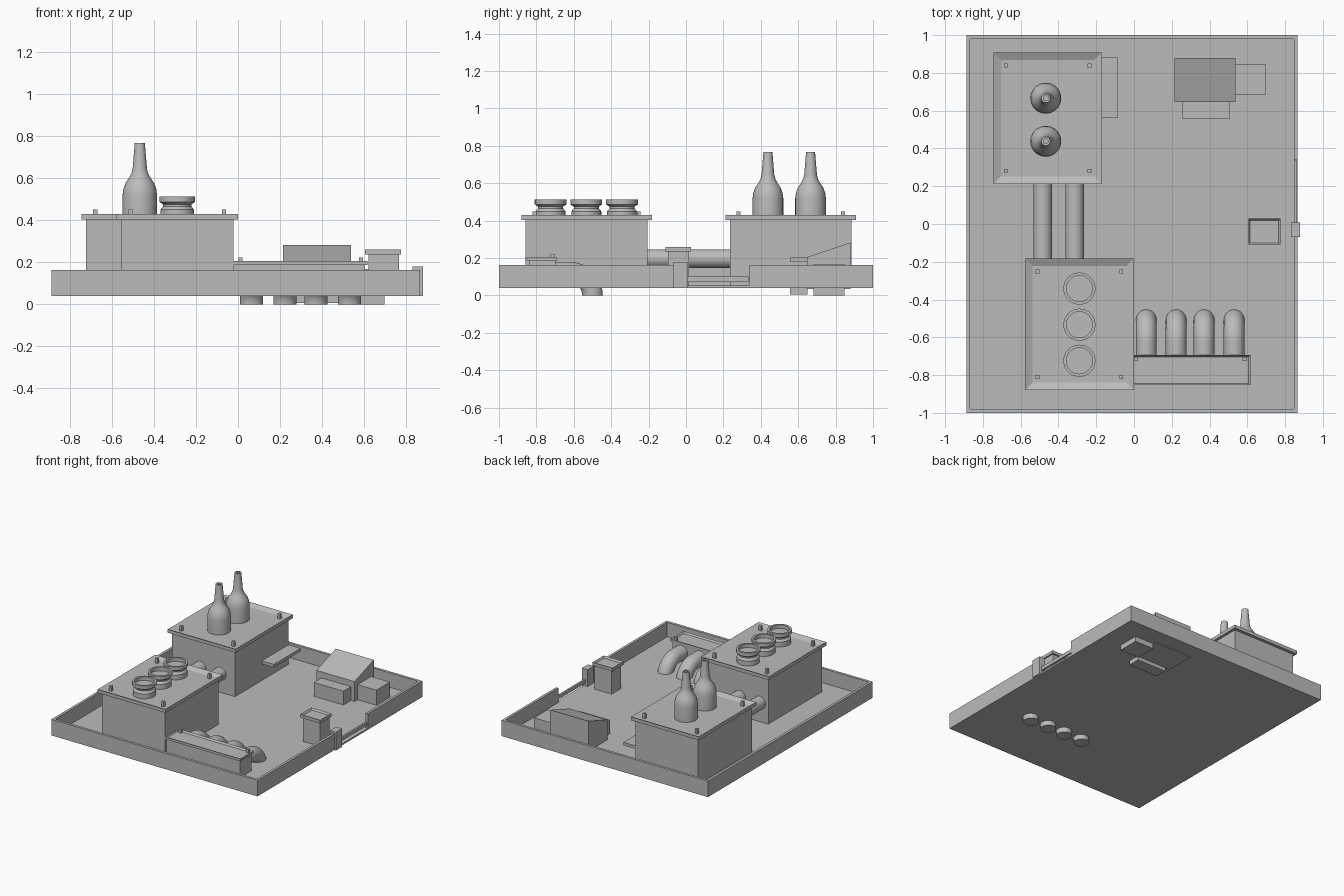
import bpy, bmesh, math
from mathutils import Vector

if "Cube" in bpy.data.objects:
    bpy.data.objects.remove(bpy.data.objects["Cube"])

grey = bpy.data.materials.new("plain_grey")
grey.diffuse_color = (0.5, 0.5, 0.5, 1)
grey.use_nodes = True
grey.node_tree.nodes["Principled BSDF"].inputs["Base Color"].default_value = grey.diffuse_color


def finish(name, bm, smooth=False):
    bmesh.ops.recalc_face_normals(bm, faces=bm.faces)
    me = bpy.data.meshes.new(name)
    bm.to_mesh(me)
    bm.free()
    me.materials.append(grey)
    ob = bpy.data.objects.new(name, me)
    bpy.context.collection.objects.link(ob)
    if smooth:
        bpy.ops.object.select_all(action='DESELECT')
        ob.select_set(True)
        bpy.context.view_layer.objects.active = ob
        bpy.ops.object.shade_smooth_by_angle(angle=math.radians(35))
    return ob


def add_box(bm, x0, x1, y0, y1, z0, z1):
    vs = bmesh.ops.create_cube(bm, size=1)["verts"]
    for v in vs:
        v.co = Vector((x1 if v.co.x > 0 else x0, y1 if v.co.y > 0 else y0,
                       z1 if v.co.z > 0 else z0))
    return vs


def box(name, *dims):
    bm = bmesh.new()
    add_box(bm, *dims)
    return finish(name, bm)


def rimmed_slab(name, x0, x1, y0, y1, z0, z1, rim, depth):
    """Slab whose top is recessed inside a rim."""
    bm = bmesh.new()
    add_box(bm, x0, x1, y0, y1, z0, z1)
    top = max(bm.faces, key=lambda f: f.calc_center_median().z)
    bmesh.ops.inset_region(bm, faces=[top], thickness=rim)
    bmesh.ops.translate(bm, verts=top.verts[:], vec=(0, 0, -depth))
    return finish(name, bm)


def lathe(name, profile, x, y, n=32):
    """Turn (radius, z) points around a vertical axis."""
    bm = bmesh.new()
    rings = [[bm.verts.new((x + r * math.cos(2 * math.pi * i / n),
                            y + r * math.sin(2 * math.pi * i / n), z))
              for i in range(n)] for r, z in profile]
    for a, b in zip(rings, rings[1:]):
        for i in range(n):
            j = (i + 1) % n
            bm.faces.new((a[i], a[j], b[j], b[i]))
    bm.faces.new(rings[0])
    bm.faces.new(rings[-1])
    return finish(name, bm, True)


def pipe(name, x, path, r, n=32):
    """Round pipe along (y, z, angle) stations in a plane of constant x."""
    bm = bmesh.new()
    rings = []
    for y, z, ang in path:
        up = Vector((0, math.sin(ang), math.cos(ang)))
        ring = []
        for i in range(n):
            t = 2 * math.pi * i / n
            ring.append(bm.verts.new(Vector((x, y, z)) + r * math.cos(t) * up
                                     + Vector((r * math.sin(t), 0, 0))))
        rings.append(ring)
    for a, b in zip(rings, rings[1:]):
        for i in range(n):
            j = (i + 1) % n
            bm.faces.new((a[i], a[j], b[j], b[i]))
    bm.faces.new(rings[0])
    bm.faces.new(rings[-1])
    return finish(name, bm, True)


# Walled yard with a gate opening on the right
X0, X1, W, FLOOR, TOP = -0.887, 0.866, 0.02, 0.052, 0.163
box("yard_floor", X0, X1, -1, 1, 0.04, FLOOR)
bm = bmesh.new()
add_box(bm, X0, X1, -1, -1 + W, FLOOR, TOP)
add_box(bm, X0, X1, 1 - W, 1, FLOOR, TOP)
add_box(bm, X0, X0 + W, -1 + W, 1 - W, FLOOR, TOP)
add_box(bm, X1 - W, X1, -1 + W, 0.0, FLOOR, TOP)
add_box(bm, X1 - W, X1, 0.34, 1 - W, FLOOR, TOP)
finish("yard_walls", bm)
box("gate_post", 0.83, 0.88, -0.068, 0.008, 0.04, 0.18)
box("gate_bar", 0.848, 0.863, 0.0, 0.335, 0.073, 0.1)

# Two main halls with rimmed roofs and corner nubs
for name, cx, cy in (("rear_hall", -0.457, 0.56), ("front_hall", -0.289, -0.531)):
    box(name + "_body", cx - 0.267, cx + 0.267, cy - 0.326, cy + 0.326, FLOOR, 0.406)
    rimmed_slab(name + "_roof", cx - 0.288, cx + 0.288, cy - 0.349, cy + 0.349,
                0.404, 0.43, 0.056, 0.018)
    bm = bmesh.new()
    for sx in (-1, 1):
        for sy in (-1, 1):
            x, y = cx + sx * 0.222, cy + sy * 0.279
            add_box(bm, x - 0.01, x + 0.01, y - 0.01, y + 0.01, 0.408, 0.45)
    finish(name + "_roof_nubs", bm)
box("side_awning", -0.2, -0.087, 0.56, 0.884, 0.18, 0.203)

# Bottle-shaped chimneys
chimney = [(0.082, 0.41), (0.082, 0.52), (0.078, 0.55), (0.067, 0.578),
           (0.051, 0.602), (0.04, 0.622), (0.034, 0.645), (0.024, 0.768),
           (0.013, 0.768), (0.013, 0.73)]
for i, y in enumerate((0.666, 0.438)):
    lathe(f"chimney_{i + 1}", chimney, -0.467, y)

# Round roof vents
vent = [(0.08, 0.41), (0.08, 0.45), (0.067, 0.465), (0.067, 0.475), (0.085, 0.487),
        (0.085, 0.513), (0.069, 0.513), (0.069, 0.485)]
for i, y in enumerate((-0.342, -0.533, -0.724)):
    lathe(f"roof_vent_{i + 1}", vent, -0.289, y)

# Straight pipes joining the halls
for i, x in enumerate((-0.483, -0.314)):
    pipe(f"link_pipe_{i + 1}", x, [(-0.23, 0.197, 0), (0.25, 0.197, 0)], 0.049)

# Low manifold building with nubs
box("manifold_body", -0.03, 0.603, -0.838, -0.698, FLOOR, 0.188)
rimmed_slab("manifold_roof", -0.025, 0.617, -0.853, -0.693, 0.186, 0.205, 0.014, 0.012)
bm = bmesh.new()
for x in (0.012, 0.585):
    add_box(bm, x - 0.01, x + 0.01, -0.724, -0.704, 0.19, 0.222)
finish("manifold_nubs", bm)

# Curved outlet pipes passing down through the floor
bend = [(-0.71, 0.125, 0)]
for k in range(13):
    a = math.pi / 2 * k / 12
    bend.append((-0.625 + 0.125 * math.sin(a), 0.125 * math.cos(a), a))
for i, x in enumerate((0.065, 0.223, 0.371, 0.53)):
    pipe(f"outlet_pipe_{i + 1}", x, bend, 0.055)

# Shed with sloping roof and two side boxes
bm = bmesh.new()
for v in add_box(bm, 0.214, 0.538, 0.647, 0.88, 0.034, 0.283):
    if v.co.z > 0.2 and v.co.y < 0.7:
        v.co.z = 0.205
finish("sloped_shed", bm)
box("shed_front_box", 0.256, 0.507, 0.556, 0.65, 0.006, 0.158)
box("shed_side_box", 0.535, 0.697, 0.683, 0.848, 0.0, 0.168)

# Guard kiosk
box("kiosk_body", 0.62, 0.765, -0.096, 0.017, FLOOR, 0.24)
rimmed_slab("kiosk_roof", 0.605, 0.775, -0.109, 0.028, 0.236, 0.26, 0.013, 0.014)
